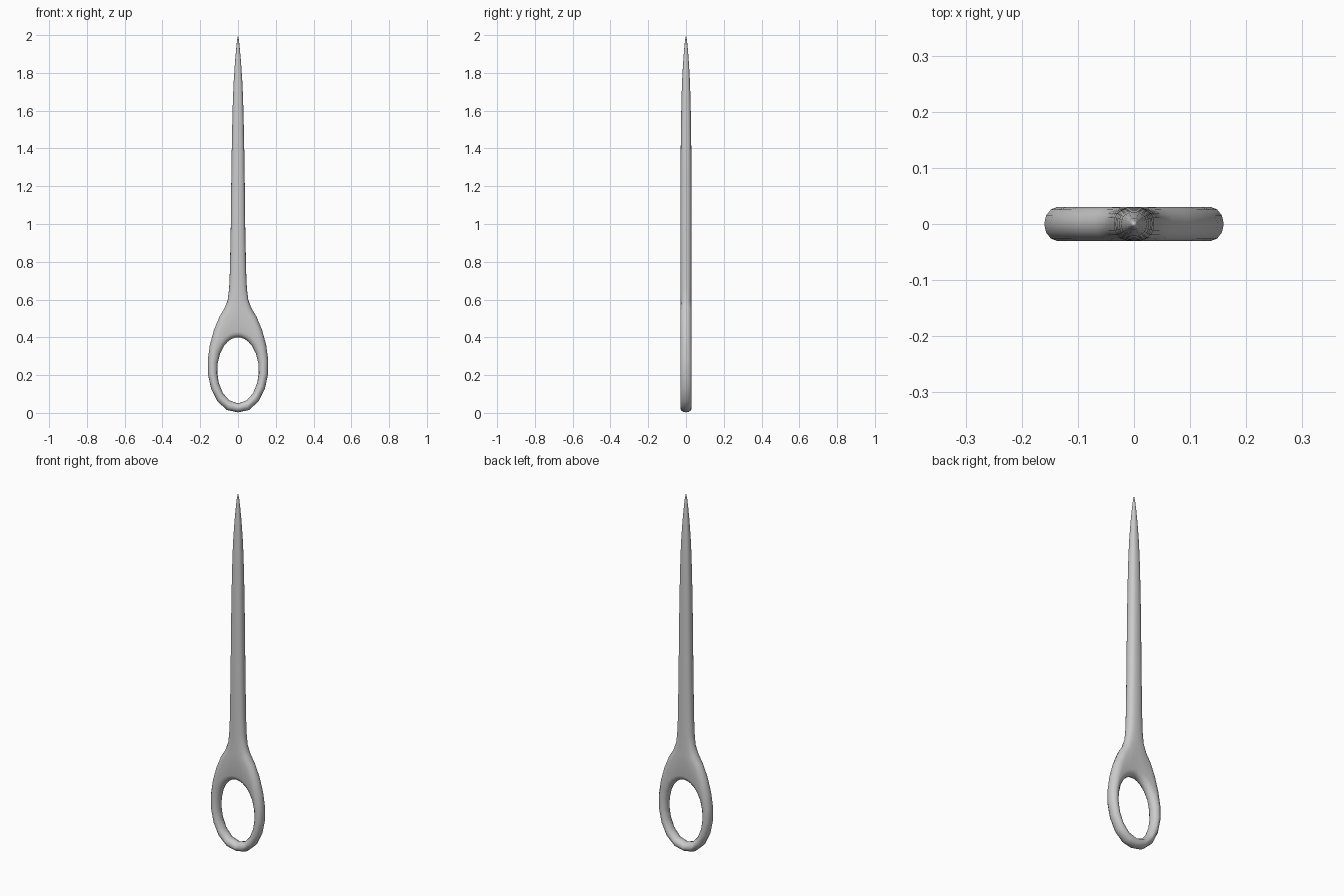
import bpy, bmesh
from math import sin, cos, pi, radians
from mathutils import Vector

if "Cube" in bpy.data.objects:
    bpy.data.objects.remove(bpy.data.objects["Cube"])

T = 0.03   # half thickness of the eye
K = 7      # points on each rounded edge

# right-hand outline of the eye (x, z), bottom to neck, with matching hole angles
outer = [(0, .003), (.058, .015), (.110, .062), (.143, .13), (.159, .205), (.160, .28),
         (.149, .36), (.127, .44), (.098, .51), (.071, .555)]
angles = [-90, -65, -43, -23, -5, 13, 31, 48, 61, 72, 81, 90]
# shaft rings: z, half width, half depth
shaft = [(.6, .054, .03), (.66, .047, .03), (.75, .043, .03), (1, .038, .03),
         (1.2, .036, .029), (1.4, .033, .028), (1.55, .030, .026), (1.66, .027, .024),
         (1.76, .0225, .0205), (1.85, .0165, .0155), (1.92, .0105, .0105), (1.97, .0055, .0055)]

bm = bmesh.new()


def arc(p, n, r):
    """Half-round edge from front to back, bulging along n to reach p."""
    c = p - n * r
    pts = []
    for k in range(K):
        a = -pi / 2 + pi * k / (K - 1)
        q = c + n * r * cos(a)
        pts.append(bm.verts.new((q.x, T * sin(a), q.y)))
    return pts


def strip(a, b):
    for i in range(len(a) - 1):
        bm.faces.new((a[i], a[i + 1], b[i + 1], b[i]))


# rounded inner and outer edges of the eye
path = [(-outer[1][0], outer[1][1])] + outer + [(.054, .6)]
inner_rows, outer_rows = [], []
for i, deg in enumerate(angles):
    a = radians(deg)
    p = Vector((.11 * cos(a) if abs(deg) != 90 else 0, .225 + .175 * sin(a)))
    n_in = -Vector((cos(a) / .11 if abs(deg) != 90 else 0, sin(a) / .175)).normalized()
    r = T
    if i < len(outer):
        q = Vector(outer[i])
        t = Vector(path[i + 2]) - Vector(path[i])
        r = min(T, .44 * (q - p).length)
        outer_rows.append(arc(q, Vector((t.y, -t.x)).normalized(), r))
    inner_rows.append(arc(p, n_in, r))

for rows in (inner_rows, outer_rows):
    for a, b in zip(rows, rows[1:]):
        strip(a, b)

# flat front and back faces, up to the neck
fronts, backs = [r[0] for r in outer_rows], [r[-1] for r in outer_rows]
for x, z in ((.022, .55), (0, .555)):
    fronts.append(bm.verts.new((x, -T, z)))
    backs.append(bm.verts.new((x, T, z)))
strip([r[0] for r in inner_rows], fronts)
strip([r[-1] for r in inner_rows], backs)

# shaft grown from the neck to the point
prev = [fronts[-1], fronts[-2]] + outer_rows[-1] + [backs[-2], backs[-1]]
count = len(prev)
for z, w, d in shaft:
    ring = []
    for k in range(count):
        a = -pi / 2 + pi * k / (count - 1)
        s, c = sin(a), max(0, cos(a))
        x = w * c ** .8 if 0 < k < count - 1 else 0
        ring.append(bm.verts.new((x, d * abs(s) ** .8 * (1 if s > 0 else -1), z)))
    strip(prev, ring)
    prev = ring
tip = bm.verts.new((0, 0, 2))
for a, b in zip(prev, prev[1:]):
    bm.faces.new((a, b, tip))

bmesh.ops.recalc_face_normals(bm, faces=bm.faces)
# make sure the half shell points outward
probe = max(bm.faces, key=lambda f: f.calc_center_median().x)
if probe.normal.x < 0:
    bmesh.ops.reverse_faces(bm, faces=bm.faces)

mesh = bpy.data.meshes.new("needle")
bm.to_mesh(mesh)
bm.free()
needle = bpy.data.objects.new("needle", mesh)
bpy.context.collection.objects.link(needle)
for f in mesh.polygons:
    f.use_smooth = True

# other half
mirror = needle.modifiers.new("mirror", 'MIRROR')
mirror.use_axis[0] = True
mirror.use_clip = True
mirror.merge_threshold = .0005
